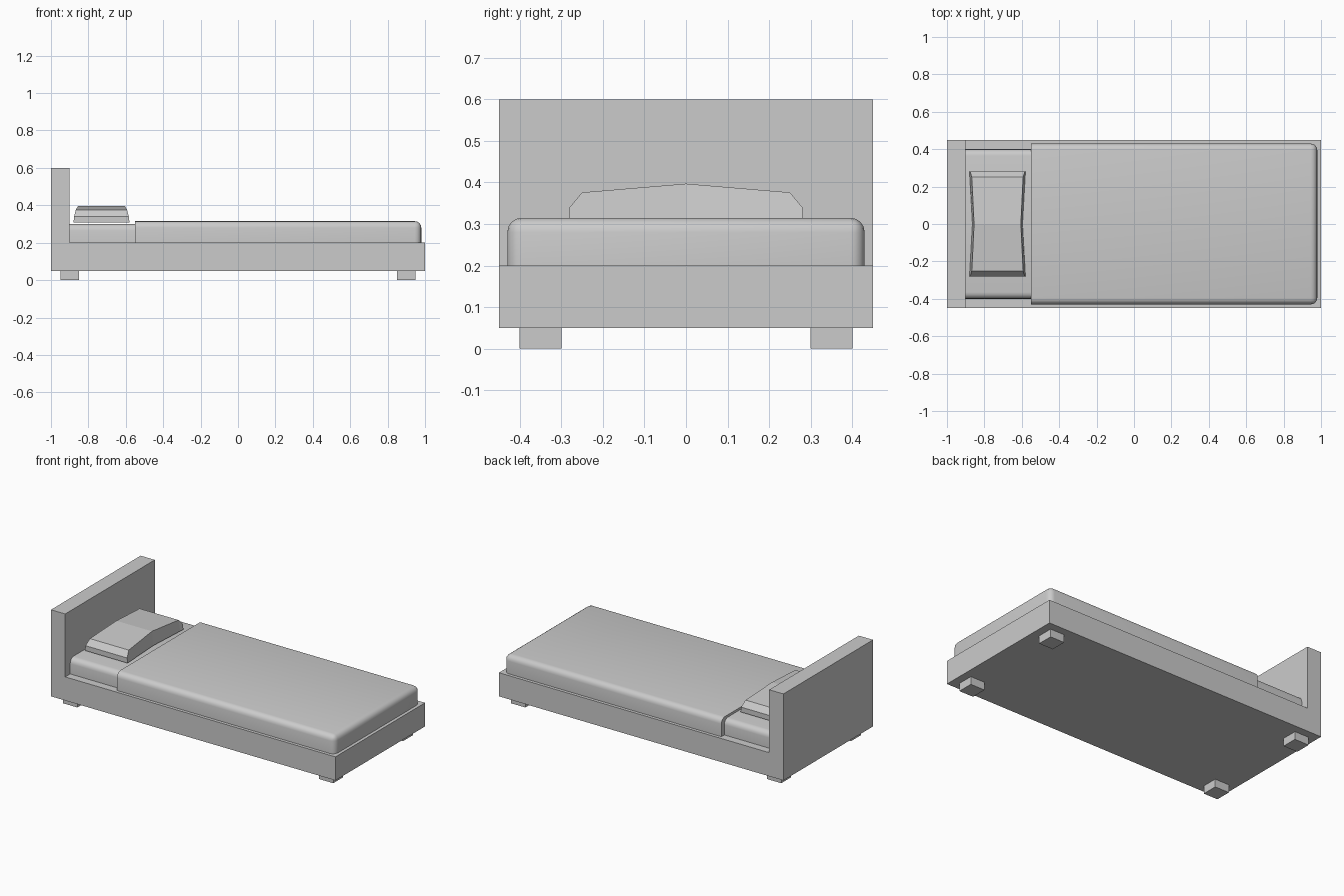
import bpy, bmesh

if "Cube" in bpy.data.objects:
    bpy.data.objects.remove(bpy.data.objects["Cube"])


def finish(bm, name, smooth=False):
    bmesh.ops.recalc_face_normals(bm, faces=bm.faces)
    me = bpy.data.meshes.new(name)
    bm.to_mesh(me)
    bm.free()
    ob = bpy.data.objects.new(name, me)
    bpy.context.collection.objects.link(ob)
    if smooth:
        bpy.ops.object.select_all(action='DESELECT')
        ob.select_set(True)
        bpy.context.view_layer.objects.active = ob
        bpy.ops.object.shade_smooth_by_angle(angle=0.7)
    return ob


def box(name, lo, hi, radius=0, pick=None):
    """Box between two corners; edges accepted by pick() are rounded."""
    bm = bmesh.new()
    bmesh.ops.create_cube(bm, size=1)
    for v in bm.verts:
        v.co = [l + (c + 0.5) * (h - l) for c, l, h in zip(v.co, lo, hi)]
    if radius:
        edges = [e for e in bm.edges if pick(*(e.verts[0].co + e.verts[1].co) / 2)]
        bmesh.ops.bevel(bm, geom=edges, offset=radius, segments=4,
                        profile=0.5, affect='EDGES')
    return finish(bm, name, radius > 0)


def loft(name, rings):
    """Skin matching rings of points and cap both ends."""
    bm = bmesh.new()
    rows = [[bm.verts.new(p) for p in r] for r in rings]
    n = len(rows[0])
    for a, b in zip(rows, rows[1:]):
        for i in range(n):
            j = (i + 1) % n
            bm.faces.new((a[i], a[j], b[j], b[i]))
    bm.faces.new(rows[0])
    bm.faces.new(rows[-1])
    return finish(bm, name)


# Bed frame and headboard as one L-shaped profile
profile = [(-1, 0.05), (1, 0.05), (1, 0.2), (-0.9, 0.2), (-0.9, 0.6), (-1, 0.6)]
loft("bed_frame", [[(x, y, z) for x, z in profile] for y in (-0.45, 0.45)])

# Four feet
for sx, xn in ((-1, "head"), (1, "foot")):
    for sy, yn in ((-1, "front"), (1, "back")):
        cx, cy = sx * 0.9, sy * 0.35
        box(f"{yn}_{xn}_leg", (cx - 0.05, cy - 0.05, 0), (cx + 0.05, cy + 0.05, 0.05))

# Mattress, rounded along its long top edges
box("mattress", (-0.9, -0.4, 0.2), (0.95, 0.4, 0.3), 0.035,
    lambda x, y, z: z > 0.29 and abs(y) > 0.39)

# Blanket, rounded on the sides and foot end, cut square at the head end
box("blanket", (-0.55, -0.43, 0.2), (0.98, 0.43, 0.315), 0.035,
    lambda x, y, z: (z > 0.31 and x > -0.5) or (x > 0.97 and abs(y) > 0.42))

# Pillow: sections across the bed (y, bottom half-width, top half-width, top height)
half = [(-0.28, 0.15, 0.146, 0.34), (-0.25, 0.148, 0.137, 0.376)]
sections = half + [(0, 0.134, 0.125, 0.397)] + [(-y, a, b, z) for y, a, b, z in half[::-1]]
loft("pillow", [[(-0.73 - a, y, 0.308), (-0.73 + a, y, 0.308),
                 (-0.73 + b, y, z), (-0.73 - b, y, z)] for y, a, b, z in sections])
